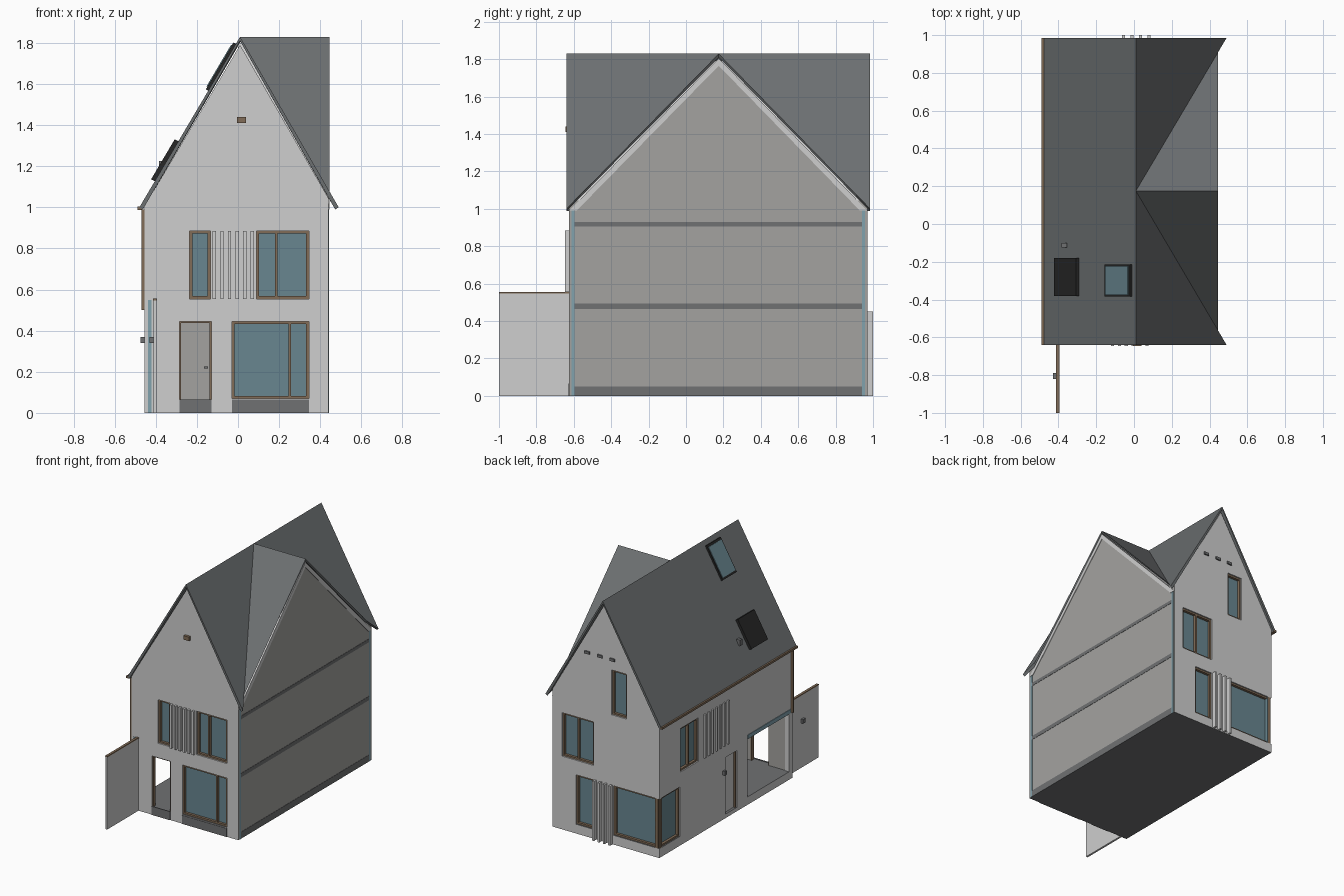
import bpy, bmesh
from mathutils import Vector, Matrix

if "Cube" in bpy.data.objects:
    bpy.data.objects.remove(bpy.data.objects["Cube"])


def material(name, r, g, b):
    m = bpy.data.materials.new(name)
    m.use_nodes = True
    m.diffuse_color = (r, g, b, 1)
    m.node_tree.nodes["Principled BSDF"].inputs["Base Color"].default_value = (r, g, b, 1)
    return m


WALL = material("light render", 0.62, 0.62, 0.62)
PARTY = material("warm grey", 0.37, 0.365, 0.35)
SLAB = material("concrete grey", 0.16, 0.165, 0.17)
ROOF = material("roof grey", 0.15, 0.16, 0.165)
GLASS = material("teal glass", 0.14, 0.24, 0.28)
FRAME = material("brown timber", 0.22, 0.15, 0.095)
TEAL = material("pale teal", 0.22, 0.36, 0.42)
BLACK = material("black", 0.02, 0.02, 0.02)

LEFT, RIGHT, FRONT, BACK = -0.455, 0.44, -0.625, 0.97
RIDGE, MID, TOP = 0.01, 0.175, 1.83


def finish(name, bm, *mats):
    bmesh.ops.recalc_face_normals(bm, faces=bm.faces)
    me = bpy.data.meshes.new(name)
    bm.to_mesh(me)
    bm.free()
    for m in mats:
        me.materials.append(m)
    ob = bpy.data.objects.new(name, me)
    bpy.context.collection.objects.link(ob)
    return ob


def boxes(name, mat, *spans):
    """One object made of boxes, each given as (x0, x1, y0, y1, z0, z1)."""
    bm = bmesh.new()
    for x0, x1, y0, y1, z0, z1 in spans:
        m = Matrix.Translation(((x0 + x1) / 2, (y0 + y1) / 2, (z0 + z1) / 2))
        m = m @ Matrix.Diagonal((abs(x1 - x0), abs(y1 - y0), abs(z1 - z0), 1))
        bmesh.ops.create_cube(bm, size=1, matrix=m)
    return finish(name, bm, mat)


def prism(name, mat, points, axis, start, end):
    """Extrude a profile along x or y."""
    bm = bmesh.new()
    at = (lambda a, z: (a, start, z)) if axis == "y" else (lambda a, z: (start, a, z))
    f = bm.faces.new([bm.verts.new(at(a, z)) for a, z in points])
    g = bmesh.ops.extrude_face_region(bm, geom=[f])["geom"]
    step = Vector((0, end - start, 0) if axis == "y" else (end - start, 0, 0))
    bmesh.ops.translate(bm, vec=step, verts=[v for v in g if isinstance(v, bmesh.types.BMVert)])
    return finish(name, bm, mat)


def on_wall(side, u0, u1, d0, d1, z0, z1):
    """Span on a facade: u runs along the wall, d points outward."""
    if side == "front":
        return (u0, u1, FRONT - d1, FRONT - d0, z0, z1)
    if side == "back":
        return (u0, u1, BACK + d0, BACK + d1, z0, z1)
    return (LEFT - d1, LEFT - d0, u0, u1, z0, z1)


def boolean(target, other, operation):
    mod = target.modifiers.new("cut", "BOOLEAN")
    mod.operation, mod.object, mod.solver = operation, other, "EXACT"
    bpy.context.view_layer.objects.active = target
    bpy.ops.object.modifier_apply(modifier=mod.name)
    bpy.data.objects.remove(other)


# House body: main gable joined with the cross gable
body = prism("house_walls", WALL, [(LEFT, 0), (RIGHT, 0), (RIGHT, 1.045),
             (RIDGE, 1.79), (LEFT, 1.005)], "y", FRONT, BACK)
cross = prism("cross_gable", WALL, [(FRONT, 0), (BACK, 0), (BACK, 0.99),
              (MID, 1.8), (FRONT, 0.99)], "x", 0.0, RIGHT)
boolean(body, cross, "UNION")


def cut(span):
    boolean(body, boxes("cutter", WALL, span), "DIFFERENCE")


# Entrance hall with its front doorway and wide side opening
cut((-0.42, -0.1, -0.59, 0.0, 0.06, 0.5))
cut((-0.285, -0.13, -0.7, -0.5, 0.06, 0.445))
cut((-0.6, -0.3, -0.585, -0.09, 0.06, 0.5))


def window(name, side, u0, u1, z0, z1, mullions=(), depth=0.035, w=0.013):
    cut(on_wall(side, u0, u1, -depth, 0.05, z0, z1))
    boxes(name + "_glass", GLASS, on_wall(side, u0, u1, -depth, 0.006 - depth, z0, z1))
    uprights = [u0, u1 - w] + list(mullions)
    bars = [on_wall(side, u, u + w, -depth, -0.01, z0, z1) for u in uprights]
    bars += [on_wall(side, u0, u1, -depth, -0.01, z, z + w) for z in (z0, z1 - w)]
    boxes(name + "_frame", FRAME, *bars)


# Windows
UP, LOW = (0.555, 0.885), (0.07, 0.445)
window("front_upper_small_window", "front", -0.235, -0.135, *UP)
window("front_upper_wide_window", "front", 0.09, 0.345, *UP, [0.18])
window("front_lower_window", "front", -0.03, 0.345, *LOW, [0.245])
window("back_upper_window", "back", 0.095, 0.36, *UP, [0.225])
window("back_attic_window", "back", -0.18, -0.055, 0.98, 1.32)
window("back_lower_window", "back", 0.095, 0.245, *LOW)
window("corner_back_window", "back", LEFT, -0.07, *LOW)
window("corner_side_window", "left", 0.72, BACK, *LOW)
window("side_upper_window", "left", 0.5, 0.717, *UP, [0.6])

# Side door
cut(on_wall("left", 0.04, 0.175, -0.03, 0.05, 0.03, 0.46))
boxes("side_door", WALL, on_wall("left", 0.05, 0.165, -0.03, -0.02, 0.03, 0.45))
boxes("side_door_frame", FRAME,
      *[on_wall("left", u, u + 0.01, -0.03, -0.008, 0.03, 0.46) for u in (0.04, 0.165)])
boxes("side_lamp", SLAB, on_wall("left", 0.19, 0.21, 0, 0.02, 0.34, 0.37))

# Colour the body: party wall, underside and hall floor
for m in (PARTY, SLAB):
    body.data.materials.append(m)
for f in body.data.polygons:
    c, n = f.center, f.normal
    f.material_index = 0
    if n.x > 0.9 and c.x > RIGHT - 0.01:
        f.material_index = 1
    elif n.z < -0.9 and c.z < 0.01 or n.z > 0.9 and c.z < 0.1:
        f.material_index = 2
    elif -0.43 < c.x < -0.09 and -0.6 < c.y < 0.01 and c.z < 0.51:
        f.material_index = 1

# Roof: left slope, two main triangles on the right and the cross gable slopes
bm = bmesh.new()
Y0, Y1, EAVE_L, EAVE_R, END = -0.64, 0.985, -0.48, 0.49, 0.445
v = lambda x, y, z: bm.verts.new((x, y, z))
front_top, back_top = v(RIDGE, Y0, TOP), v(RIDGE, Y1, TOP)
meet, cross_end = v(RIDGE, MID, TOP), v(END, MID, TOP)
bm.faces.new([v(EAVE_L, Y0, 1), front_top, meet, back_top, v(EAVE_L, Y1, 1)])
t = (END - RIDGE) / (EAVE_R - RIDGE)
for ridge_end, y in ((front_top, Y0), (back_top, Y1)):
    valley = v(END, MID + (y - MID) * t, TOP + (1 - TOP) * t)
    bm.faces.new([ridge_end, v(EAVE_R, y, 1), valley, meet])
    bm.faces.new([meet, valley, cross_end])
roof = finish("roof", bm, ROOF)
if sum(p.normal.z for p in roof.data.polygons) < 0:
    roof.data.flip_normals()
solid = roof.modifiers.new("thickness", "SOLIDIFY")
solid.thickness, solid.offset = 0.02, -1

# Verge boards on the cross gable
for name, y in (("front_verge_board", FRONT), ("back_verge_board", BACK)):
    prism(name, WALL, [(y, 0.99), (MID, 1.805), (MID, 1.765), (y + (MID - y) * 0.05, 0.99)],
          "x", RIGHT - 0.002, RIGHT + 0.004)

# Party wall: floor slab ends and layers at the corners
boxes("floor_slab_ends", SLAB, *[(RIGHT - 0.002, RIGHT + 0.002, -0.595, 0.94, a, b)
      for a, b in ((0, 0.05), (0.465, 0.495), (0.905, 0.93))])
boxes("insulation_strips", TEAL, *[(RIGHT - 0.002, RIGHT + 0.003, y, y + 0.018, 0, 1)
      for y in (-0.613, 0.94)])
boxes("corner_insulation", TEAL, (-0.437, -0.42, FRONT - 0.003, FRONT + 0.002, 0, 0.55))
boxes("opening_header", TEAL, on_wall("left", -0.6, -0.09, -0.002, 0.004, 0.5, 0.53))

# Plinths under the front openings
boxes("front_plinths", SLAB, *[on_wall("front", a, b, -0.002, 0.004, 0, 0.065)
      for a, b in ((-0.285, -0.13), (-0.03, 0.345))])


def slats(name, side, u0, u1, z0, z1, count, d):
    step = (u1 - u0) / (count - 1)
    boxes(name, WALL, *[on_wall(side, u0 + i * step - 0.008, u0 + i * step + 0.008, -0.002, d, z0, z1)
                        for i in range(count)])


# Vertical slat screens
slats("front_slats", "front", -0.115, 0.07, *UP, 6, 0.022)
slats("back_slats", "back", -0.055, 0.08, 0, 0.45, 4, 0.03)
slats("side_slats", "left", 0.15, 0.43, *UP, 7, 0.012)

# Door frame and handle
boxes("front_door_frame", FRAME, *[on_wall("front", a, b, -0.035, -0.01, c, d) for a, b, c, d in
      ((-0.285, -0.277, 0.06, 0.445), (-0.138, -0.13, 0.06, 0.445), (-0.285, -0.13, 0.437, 0.445))])
boxes("door_handle", SLAB, (-0.165, -0.145, -0.02, 0.0, 0.215, 0.225))

# Garden screen with a timber cap and handle
boxes("garden_screen", WALL, (-0.412, -0.397, -1, FRONT, 0, 0.548))
boxes("garden_screen_cap", FRAME, (-0.414, -0.395, -1, FRONT, 0.548, 0.556))
boxes("garden_screen_handle", SLAB, (-0.43, -0.41, -0.82, -0.79, 0.34, 0.37))

# Gutter, downpipe and gable vents
boxes("gutter", FRAME, (-0.49, -0.468, Y0, Y1, 0.988, 1.004))
boxes("downpipe", FRAME, (-0.47, -0.455, -0.625, -0.61, 0.5, 0.99))
boxes("front_vent", FRAME, on_wall("front", -0.005, 0.04, -0.01, 0.02, 1.41, 1.44))
boxes("back_vents", SLAB, *[on_wall("back", u - 0.02, u + 0.02, -0.01, 0.01, 1.39, 1.41)
                            for u in (0.148, 0.04, -0.064)])


def slope_panel(name, mat, x0, x1, y0, y1, low, high):
    z = lambda x: 1 + (x - EAVE_L) * (TOP - 1) / (RIDGE - EAVE_L)
    prism(name, mat, [(x0 - low, z(x0) + low / 2), (x1 - low, z(x1) + low / 2),
                      (x1 - high, z(x1) + high / 2), (x0 - high, z(x0) + high / 2)], "y", y0, y1)


# Roof window, solar panel and vent pipe
slope_panel("roof_window_frame", BLACK, -0.145, -0.01, -0.385, -0.215, -0.005, 0.012)
slope_panel("roof_window_glass", GLASS, -0.137, -0.018, -0.377, -0.223, 0.01, 0.016)
slope_panel("solar_panel", BLACK, -0.405, -0.29, -0.38, -0.18, -0.005, 0.018)
boxes("roof_vent_pipe", SLAB, (-0.385, -0.355, -0.125, -0.1, 1.18, 1.225))
